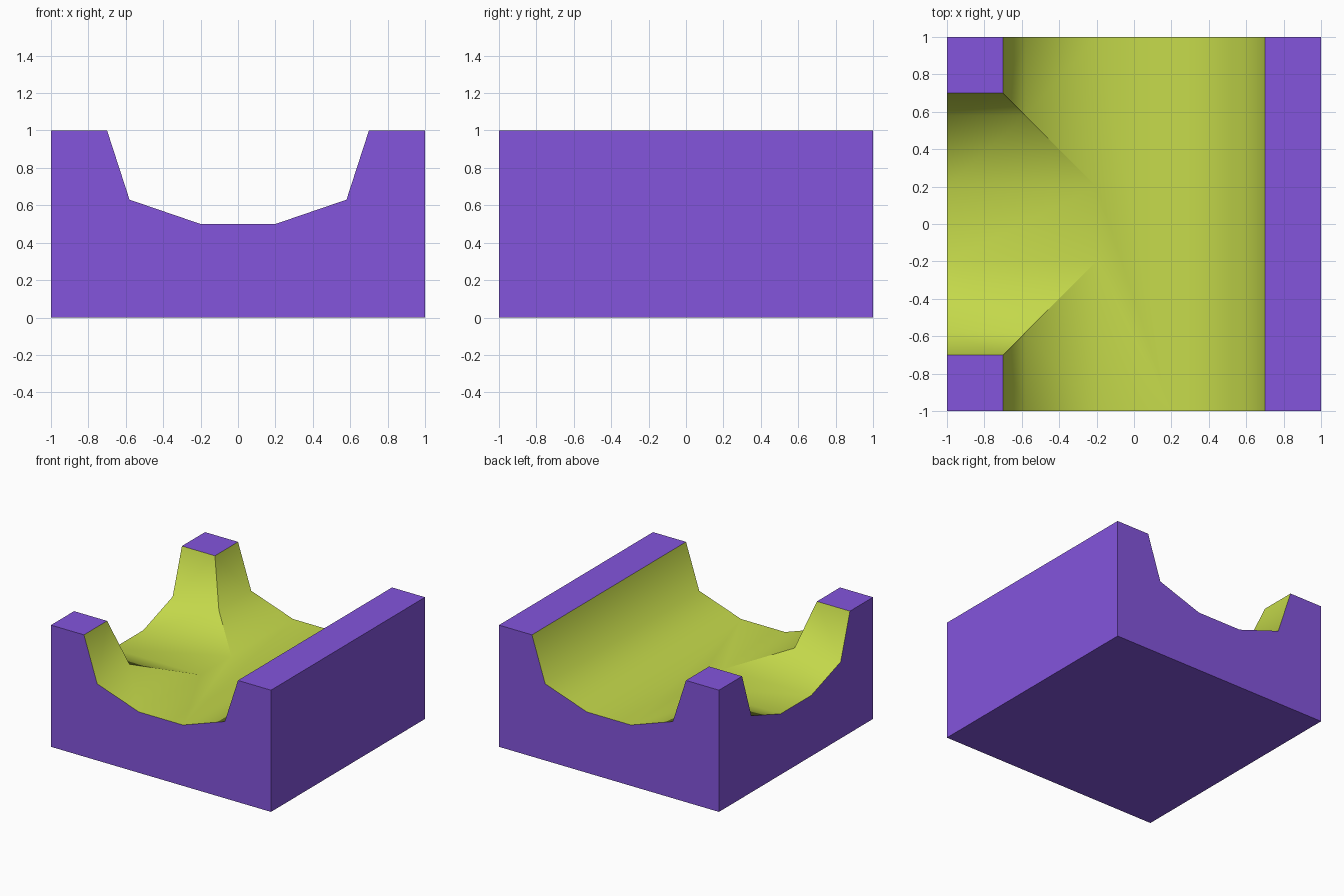
import bpy
import bmesh

if "Cube" in bpy.data.objects:
    bpy.data.objects.remove(bpy.data.objects["Cube"])

# Half of the channel cross-section: distance from centre line, height
PROFILE = [(0.2, 0.5), (0.58, 0.63), (0.7, 1.0)]
BODY, CHANNEL = 0, 1


def material(name, colour):
    mat = bpy.data.materials.new(name)
    mat.diffuse_color = colour
    mat.use_nodes = True
    mat.node_tree.nodes["Principled BSDF"].inputs["Base Color"].default_value = mat.diffuse_color
    return mat


bm = bmesh.new()
cache = {}


def vert(co):
    key = tuple(round(c, 4) for c in co)
    if key not in cache:
        cache[key] = bm.verts.new(key)
    return cache[key]


def face(points, mat=BODY):
    f = bm.faces.new([vert(p) for p in points])
    f.material_index = mat
    f.smooth = mat == CHANNEL


# Channel floor: straight run with a branch to the left
w, z0 = PROFILE[0]
floor = [(-w, -1), (w, -1), (w, 1), (-w, 1), (-w, w), (-1, w), (-1, -w), (-w, -w)]
face([(x, y, z0) for x, y in floor], CHANNEL)

# Channel banks: unbroken on the right, mitred where the branch joins
for (a, za), (b, zb) in zip(PROFILE, PROFILE[1:]):
    face([(a, -1, za), (b, -1, zb), (b, 1, zb), (a, 1, za)], CHANNEL)
    for s in (-1, 1):
        face([(-a, s, za), (-b, s, zb), (-b, s * b, zb), (-a, s * a, za)], CHANNEL)
        face([(-1, s * a, za), (-1, s * b, zb), (-b, s * b, zb), (-a, s * a, za)], CHANNEL)

# Flat tops
e = PROFILE[-1][0]
face([(e, -1, 1), (1, -1, 1), (1, 1, 1), (e, 1, 1)])
for s in (-1, 1):
    face([(-1, s, 1), (-e, s, 1), (-e, s * e, 1), (-1, s * e, 1)])

# Three notched walls, one plain wall, and the base
outline = ([(-1, 0), (-1, 1)] + [(-d, z) for d, z in reversed(PROFILE)]
           + PROFILE + [(1, 1), (1, 0)])
face([(d, -1, z) for d, z in outline])
face([(d, 1, z) for d, z in outline])
face([(-1, d, z) for d, z in outline])
face([(1, -1, 0), (1, 1, 0), (1, 1, 1), (1, -1, 1)])
face([(-1, -1, 0), (-1, 1, 0), (1, 1, 0), (1, -1, 0)])
bmesh.ops.recalc_face_normals(bm, faces=bm.faces[:])

# Crisp edges on mitres and where the channel meets the body
for edge in bm.edges:
    p, q = (v.co for v in edge.verts)
    mitre = abs(abs(p.x - q.x) - abs(p.y - q.y)) < 1e-4 and abs(p.x - q.x) > 1e-3
    if mitre or any(f.material_index == BODY for f in edge.link_faces):
        edge.smooth = False

mesh = bpy.data.meshes.new("track_junction")
bm.to_mesh(mesh)
bm.free()
mesh.materials.append(material("purple", (0.23, 0.09, 0.72, 1)))
mesh.materials.append(material("lime", (0.56, 0.70, 0.07, 1)))
tile = bpy.data.objects.new("track_junction", mesh)
bpy.context.collection.objects.link(tile)
